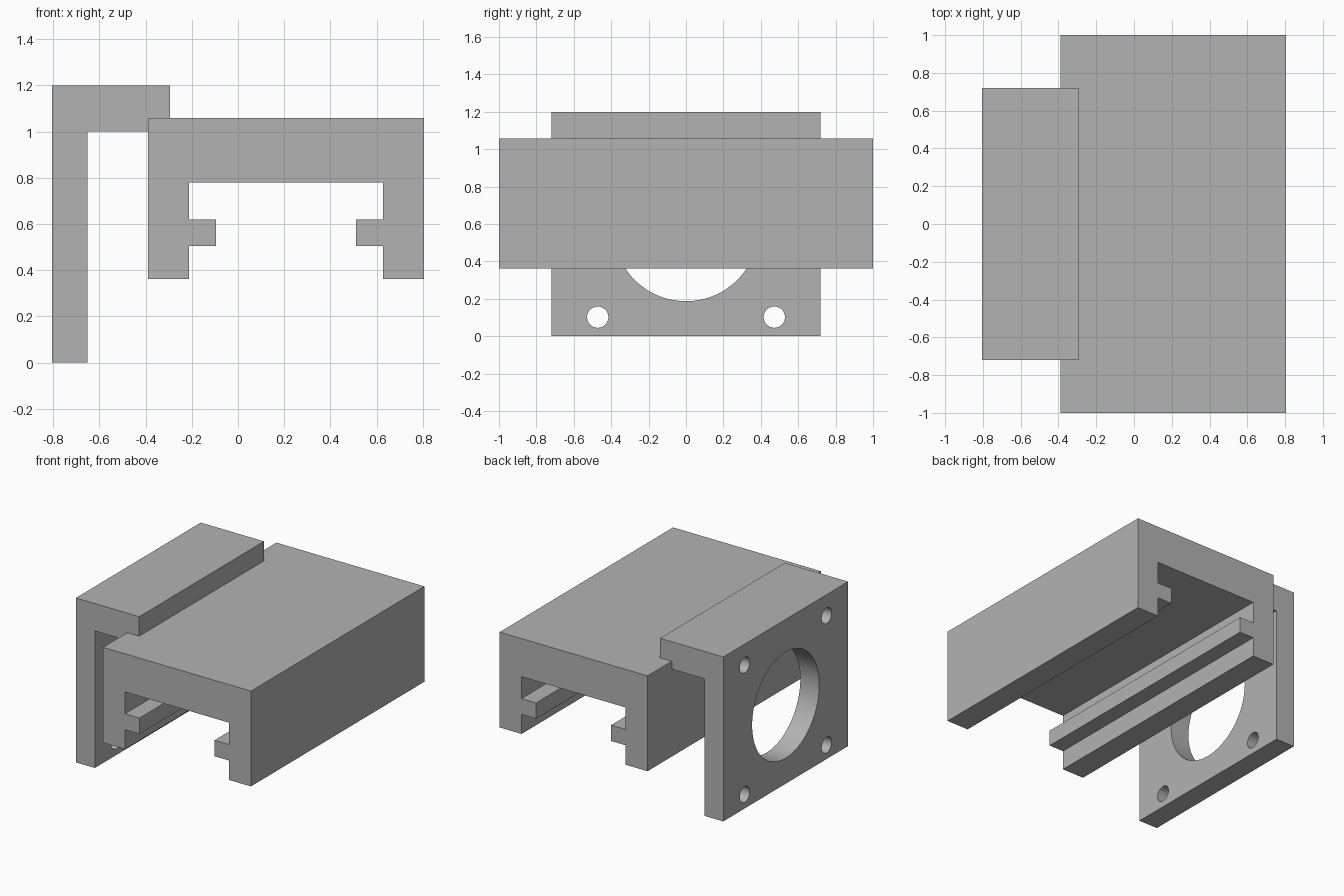
import bpy
import bmesh
from math import pi

cube = bpy.data.objects.get("Cube")
if cube:
    bpy.data.objects.remove(cube, do_unlink=True)

# Single grey material
grey = bpy.data.materials.new("plain_grey")
grey.use_nodes = True
colour = (0.45, 0.45, 0.45, 1)
grey.diffuse_color = colour
grey.node_tree.nodes["Principled BSDF"].inputs["Base Color"].default_value = colour


def extrude_profile(name, points, half_length):
    """Extrude an x-z outline along y, centred on y = 0."""
    bm = bmesh.new()
    face = bm.faces.new([bm.verts.new((x, -half_length, z)) for x, z in points])
    result = bmesh.ops.extrude_face_region(bm, geom=[face])
    verts = [v for v in result["geom"] if isinstance(v, bmesh.types.BMVert)]
    bmesh.ops.translate(bm, vec=(0, 2 * half_length, 0), verts=verts)
    bmesh.ops.recalc_face_normals(bm, faces=bm.faces)
    mesh = bpy.data.meshes.new(name)
    bm.to_mesh(mesh)
    bm.free()
    mesh.materials.append(grey)
    obj = bpy.data.objects.new(name, mesh)
    bpy.context.collection.objects.link(obj)
    return obj


def drill(obj, y, z, radius, sides):
    """Cut a round hole through the upright plate along x."""
    start, end = -0.9, -0.64
    bpy.ops.mesh.primitive_cylinder_add(
        vertices=sides, radius=radius, depth=end - start,
        location=((start + end) / 2, y, z), rotation=(0, pi / 2, 0))
    cutter = bpy.context.object
    cutter.name = "hole_cutter"
    cutter.hide_render = True
    cutter.data.materials.append(grey)
    mod = obj.modifiers.new("hole", 'BOOLEAN')
    mod.operation = 'DIFFERENCE'
    mod.solver = 'EXACT'
    mod.object = cutter
    bpy.context.view_layer.objects.active = obj
    bpy.ops.object.modifier_apply(modifier=mod.name)
    bpy.data.objects.remove(cutter, do_unlink=True)


# Channel carriage with inward guide rails, mirrored about its own middle
middle = 0.2075
half_outline = [(0.42, 0.78), (0.42, 0.62), (0.303, 0.62), (0.303, 0.504),
                (0.42, 0.504), (0.42, 0.362), (0.597, 0.362), (0.597, 1.058)]
right_half = [(middle + x, z) for x, z in half_outline]
left_half = [(middle - x, z) for x, z in reversed(half_outline)]
extrude_profile("channel_carriage", right_half + left_half, 1.0)

# Motor bracket: upright plate with a lip seated on the carriage edge
bracket = extrude_profile("motor_bracket", [
    (-0.805, 0), (-0.652, 0), (-0.652, 1.0), (-0.3895, 1.0),
    (-0.3895, 1.058), (-0.294, 1.058), (-0.294, 1.2), (-0.805, 1.2)], 0.72)

# Central bore and four screw holes
bore_z, spacing = 0.574, 0.472
drill(bracket, 0, bore_z, 0.387, 96)
for side in (-1, 1):
    for level in (-1, 1):
        drill(bracket, side * spacing, bore_z + level * spacing, 0.057, 32)

bpy.ops.object.select_all(action='DESELECT')
bracket.select_set(True)
bpy.context.view_layer.objects.active = bracket
bpy.ops.object.shade_smooth_by_angle(angle=pi / 6)
